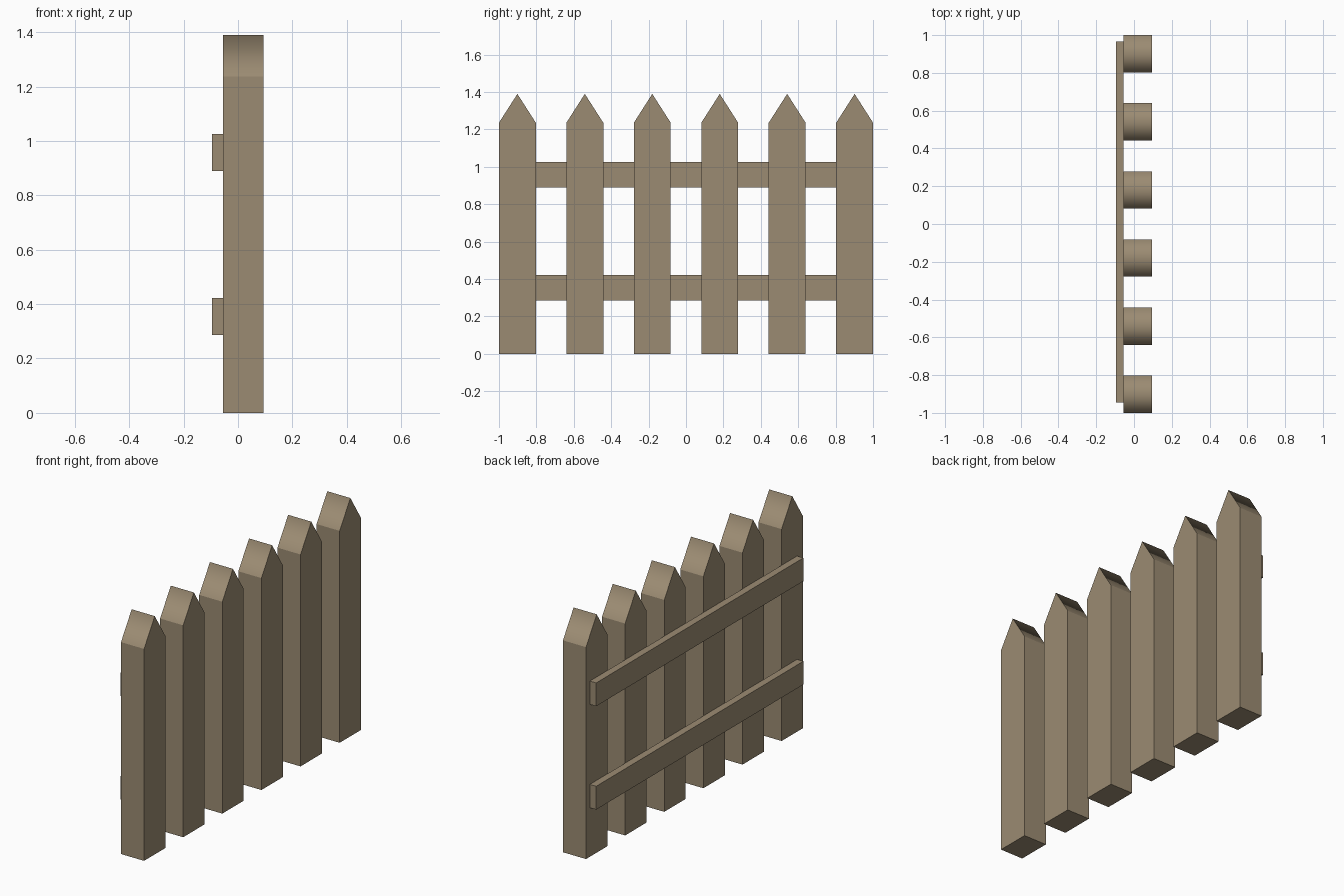
import bpy, bmesh

if "Cube" in bpy.data.objects:
    bpy.data.objects.remove(bpy.data.objects["Cube"])

wood = bpy.data.materials.new("weathered_wood")
wood.diffuse_color = (0.33, 0.26, 0.17, 1)
wood.use_nodes = True
wood.node_tree.nodes["Principled BSDF"].inputs["Base Color"].default_value = wood.diffuse_color


def extruded(name, profile, x0, x1, smooth_ridge=False):
    """Extrude a (y, z) profile along x into a solid."""
    bm = bmesh.new()
    face = bm.faces.new([bm.verts.new((x0, y, z)) for y, z in profile])
    res = bmesh.ops.extrude_face_region(bm, geom=[face], use_keep_orig=True)
    moved = [v for v in res["geom"] if isinstance(v, bmesh.types.BMVert)]
    bmesh.ops.translate(bm, vec=(x1 - x0, 0, 0), verts=moved)
    bmesh.ops.recalc_face_normals(bm, faces=bm.faces[:])
    if smooth_ridge:
        # the two roof slopes shade softly into each other; all else is crisp
        top = max(z for _, z in profile)
        for e in bm.edges:
            e.smooth = all(v.co.z > top - 1e-4 for v in e.verts)
        for f in bm.faces:
            f.smooth = f.normal.z > 0.1
    mesh = bpy.data.meshes.new(name)
    bm.to_mesh(mesh)
    bm.free()
    mesh.materials.append(wood)
    obj = bpy.data.objects.new(name, mesh)
    bpy.context.collection.objects.link(obj)
    return obj


# Six pointed pickets
HALF = 0.0985
picket = [(-HALF, 0), (HALF, 0), (HALF, 1.236), (0, 1.39), (-HALF, 1.236)]
for i in range(6):
    obj = extruded(f"picket_{i + 1}", picket, -0.055, 0.094, True)
    obj.location.y = (i - 2.5) * (2 - 2 * HALF) / 5

# Two rails along the back
for name, z0, z1 in (("lower_rail", 0.286, 0.422), ("upper_rail", 0.889, 1.025)):
    extruded(name, [(-0.945, z0), (0.965, z0), (0.965, z1), (-0.945, z1)],
             -0.096, -0.055)
